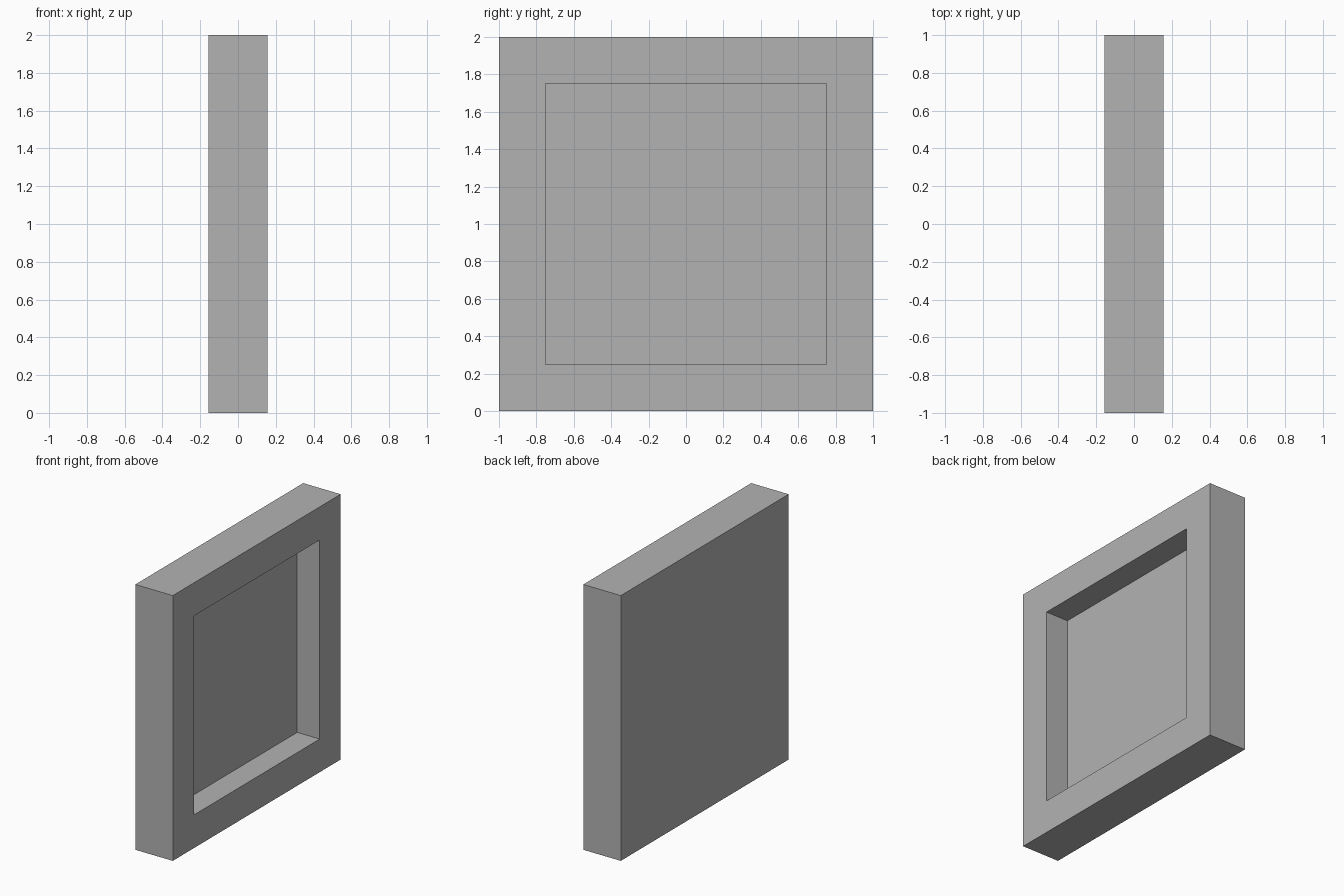
import bpy
import bmesh
from mathutils import Matrix, Vector

cube = bpy.data.objects.get("Cube")
if cube:
    bpy.data.objects.remove(cube, do_unlink=True)

THICK, SIZE, BORDER, DEPTH = 0.3125, 2.0, 0.25, 0.1875

# Plain grey material
grey = bpy.data.materials.new("plain grey")
grey.use_nodes = True
colour = (0.45, 0.45, 0.45, 1)
grey.diffuse_color = colour
grey.node_tree.nodes["Principled BSDF"].inputs["Base Color"].default_value = colour

# Square slab standing on the ground
bm = bmesh.new()
bmesh.ops.create_cube(bm, size=1, matrix=Matrix.Translation((0, 0, SIZE / 2))
                      @ Matrix.Diagonal((THICK, SIZE, SIZE, 1)))

# Recessed panel on the +x side: inset the face, then push it in with walls
bm.normal_update()
panel = next(f for f in bm.faces if f.normal.x > 0.9)
bmesh.ops.inset_region(bm, faces=[panel], thickness=BORDER, use_even_offset=True)
floor = bmesh.ops.extrude_discrete_faces(bm, faces=[panel])["faces"][0]
bmesh.ops.translate(bm, verts=floor.verts, vec=Vector((-DEPTH, 0, 0)))
bmesh.ops.recalc_face_normals(bm, faces=bm.faces)

mesh = bpy.data.meshes.new("recessed_frame")
bm.to_mesh(mesh)
bm.free()
mesh.materials.append(grey)
bpy.context.collection.objects.link(bpy.data.objects.new("recessed_frame", mesh))
